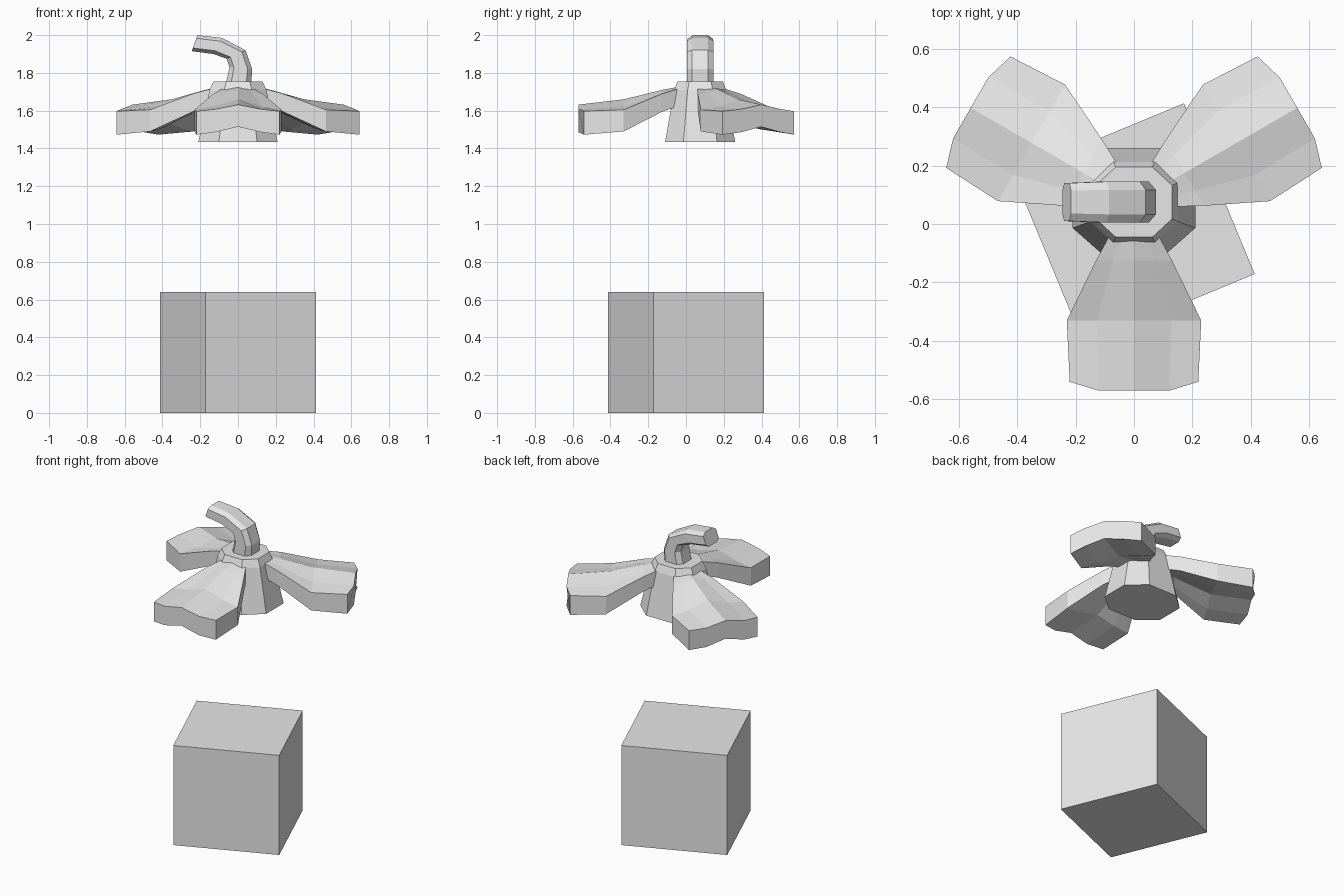
import bpy, bmesh, math
from mathutils import Vector, Matrix

if "Cube" in bpy.data.objects:
    bpy.data.objects.remove(bpy.data.objects["Cube"])

grey = bpy.data.materials.new("light grey")
grey.diffuse_color = (0.8, 0.8, 0.8, 1)
grey.use_nodes = True
grey.node_tree.nodes["Principled BSDF"].inputs["Base Color"].default_value = grey.diffuse_color
CY = 0.075  # y of the hub axis


def loft(name, rings):
    """Skin closed rings of points into a capped, flat-shaded solid."""
    bm = bmesh.new()
    vs = [[bm.verts.new(p) for p in ring] for ring in rings]
    n = len(vs[0])
    for a, b in zip(vs, vs[1:]):
        for i in range(n):
            j = (i + 1) % n
            bm.faces.new((a[i], a[j], b[j], b[i]))
    bm.faces.new(vs[0][::-1])
    bm.faces.new(vs[-1])
    bmesh.ops.recalc_face_normals(bm, faces=bm.faces)
    me = bpy.data.meshes.new(name)
    bm.to_mesh(me)
    bm.free()
    me.materials.append(grey)
    ob = bpy.data.objects.new(name, me)
    bpy.context.collection.objects.link(ob)
    return ob


def octagon(k):
    """Unit square with chamfered corners."""
    return [(1, -k), (1, k), (k, 1), (-k, 1), (-1, k), (-1, -k), (-k, -1), (k, -1)]


# Base cube, turned by 22.5 degrees
corners = [(0.447 * math.cos(math.radians(a)), 0.447 * math.sin(math.radians(a)))
           for a in (-22.5, 67.5, 157.5, 247.5)]
loft("base_cube", [[(x, y, z) for x, y in corners] for z in (0, 0.64)])

# Hub: tapered octagonal core with a chamfered top
hub = [(0.21, 0.185, 1.435), (0.15, 0.138, 1.71), (0.13, 0.12, 1.755)]
loft("hub", [[(x * rx, CY + y * ry, z) for x, y in octagon(0.48)] for rx, ry, z in hub])

# Stem: chamfered square section swept along a bend (outer x, z, inner x, z, half depth)
bend = [(0.07, 1.74, -0.065, 1.74, 0.07), (0.075, 1.82, -0.045, 1.83, 0.07),
        (0.04, 1.92, -0.06, 1.875, 0.07), (-0.085, 1.985, -0.13, 1.90, 0.07),
        (-0.215, 2.0, -0.245, 1.915, 0.065)]
rings = []
for ox, oz, ix, iz, d in bend:
    outer, inner = Vector((ox, CY, oz)), Vector((ix, CY, iz))
    mid, half = (outer + inner) / 2, (outer - inner) / 2
    rings.append([mid + half * u + Vector((0, d * v, 0)) for u, v in octagon(0.6)])
loft("stem", rings)

# Blades: five points across; radius at side / middle, half width,
# then top z at centre and side, bottom z at centre and side
sections = [(0.07, 0.07, 0.06, 1.735, 1.73, 1.65, 1.64),
            (0.20, 0.20, 0.13, 1.71, 1.69, 1.615, 1.595),
            (0.405, 0.405, 0.23, 1.66, 1.605, 1.53, 1.49),
            (0.615, 0.645, 0.22, 1.632, 1.597, 1.515, 1.473)]
across = (-1, -0.55, 0, 0.55, 1)


def blade_ring(rs, rm, w, tc, ts, bc, bs):
    def row(c, s, us):
        return [(w * u, -(rs if abs(u) == 1 else rm),
                 c + (s - c) * min(1, abs(u) / 0.8)) for u in us]
    return row(tc, ts, across) + row(bc, bs, across[::-1])


for name, angle in (("front_blade", 0), ("right_blade", 120), ("left_blade", 240)):
    turn = Matrix.Translation((0, CY, 0)) @ Matrix.Rotation(math.radians(angle), 4, 'Z')
    loft(name, [[turn @ Vector(p) for p in blade_ring(*s)] for s in sections])
